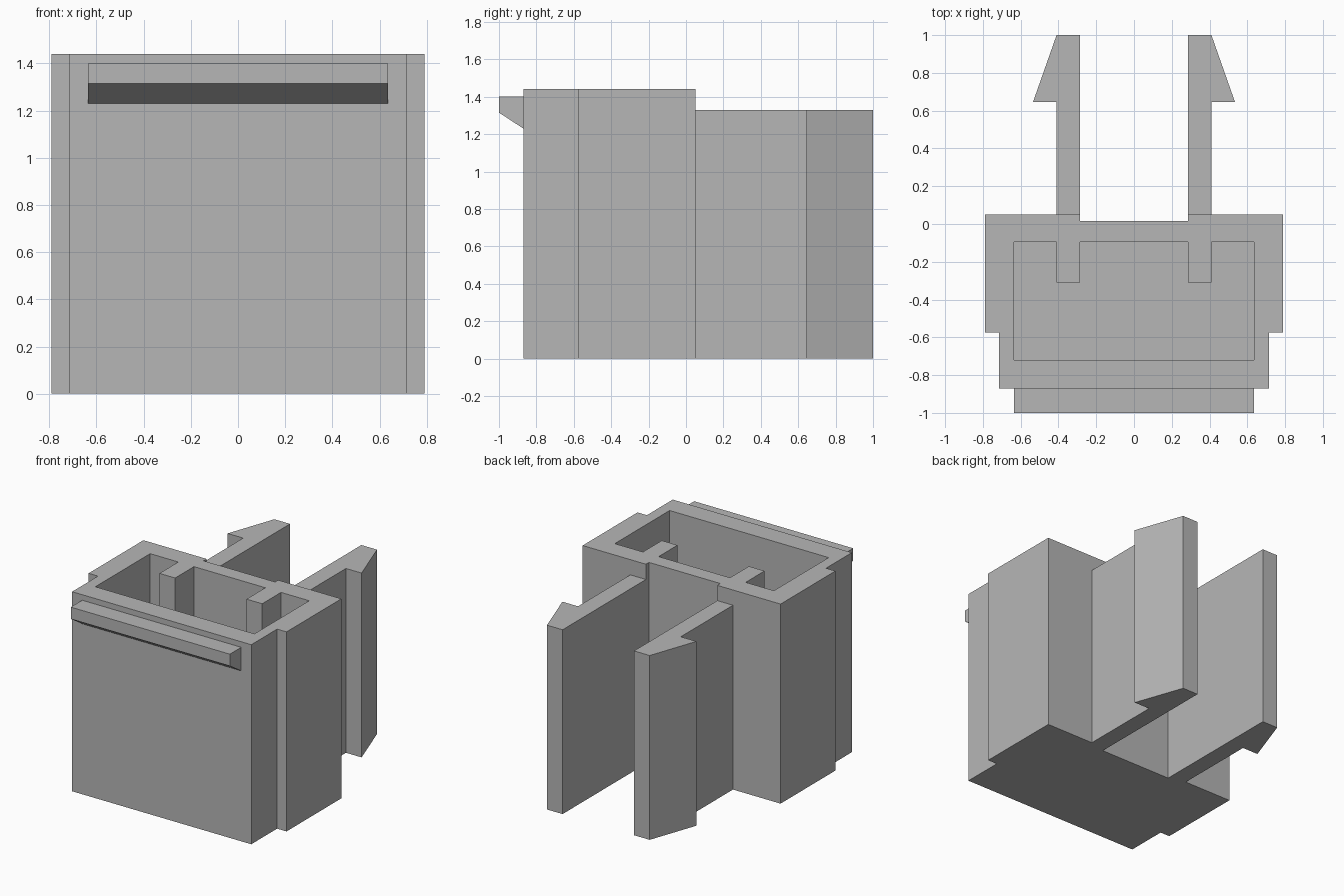
import bpy
import bmesh
from mathutils import Vector

cube = bpy.data.objects.get("Cube")
if cube:
    bpy.data.objects.remove(cube, do_unlink=True)

GREY = (0.47, 0.47, 0.47, 1)
grey = bpy.data.materials.new("plain grey")
grey.use_nodes = True
grey.diffuse_color = GREY
grey.node_tree.nodes["Principled BSDF"].inputs["Base Color"].default_value = GREY

HEIGHT, ARM_HEIGHT, FLOOR = 1.44, 1.33, 0.15
BACK, FRONT = 0.05, -0.87


def prism(name, points, offset):
    """Extrude a closed outline of 3D points along an offset."""
    bm = bmesh.new()
    face = bm.faces.new([bm.verts.new(p) for p in points])
    moved = bmesh.ops.extrude_face_region(bm, geom=[face])["geom"]
    bmesh.ops.translate(bm, vec=Vector(offset),
                        verts=[v for v in moved if isinstance(v, bmesh.types.BMVert)])
    bmesh.ops.recalc_face_normals(bm, faces=bm.faces)
    mesh = bpy.data.meshes.new(name)
    bm.to_mesh(mesh)
    bm.free()
    mesh.materials.append(grey)
    obj = bpy.data.objects.new(name, mesh)
    bpy.context.collection.objects.link(obj)
    return obj


def upright(name, outline, bottom, top):
    return prism(name, [(x, y, bottom) for x, y in outline], (0, 0, top - bottom))


def mirrored(half):
    """Complete a half outline (on +x) with its mirror image."""
    return half + [(-x, y) for x, y in reversed(half)]


# Housing: stepped front, shallow recess in the back
housing = upright("housing", mirrored([
    (0.715, FRONT), (0.715, -0.575), (0.79, -0.575), (0.79, BACK),
    (0.285, BACK), (0.285, 0.015)]), 0, HEIGHT)

# Open cavity, leaving two ribs on the back wall
cutter = upright("cavity_cutter", mirrored([
    (0.635, -0.72), (0.635, -0.095), (0.41, -0.095), (0.41, -0.31),
    (0.285, -0.31), (0.285, -0.095)]), FLOOR, HEIGHT + 0.2)
cutter.hide_render = True
cutter.hide_viewport = False
cut = housing.modifiers.new("cavity", "BOOLEAN")
cut.operation = "DIFFERENCE"
cut.solver = "EXACT"
cut.object = cutter
bpy.context.view_layer.objects.active = housing
bpy.ops.object.modifier_apply(modifier=cut.name)
bpy.data.objects.remove(cutter, do_unlink=True)

# Barbed clip arms
for side, sign in (("left", 1), ("right", -1)):
    outline = [(0.285, BACK), (0.41, BACK), (0.41, 0.645),
               (0.535, 0.645), (0.41, 1), (0.285, 1)]
    upright(side + "_clip_arm", [(sign * x, y) for x, y in outline], 0, ARM_HEIGHT)

# Front ledge with a sloped underside
LEDGE = 0.635
prism("front_ledge", [(-LEDGE, y, z) for y, z in (
    (FRONT, 1.4), (-1, 1.4), (-1, 1.315), (FRONT, 1.23))], (2 * LEDGE, 0, 0))
